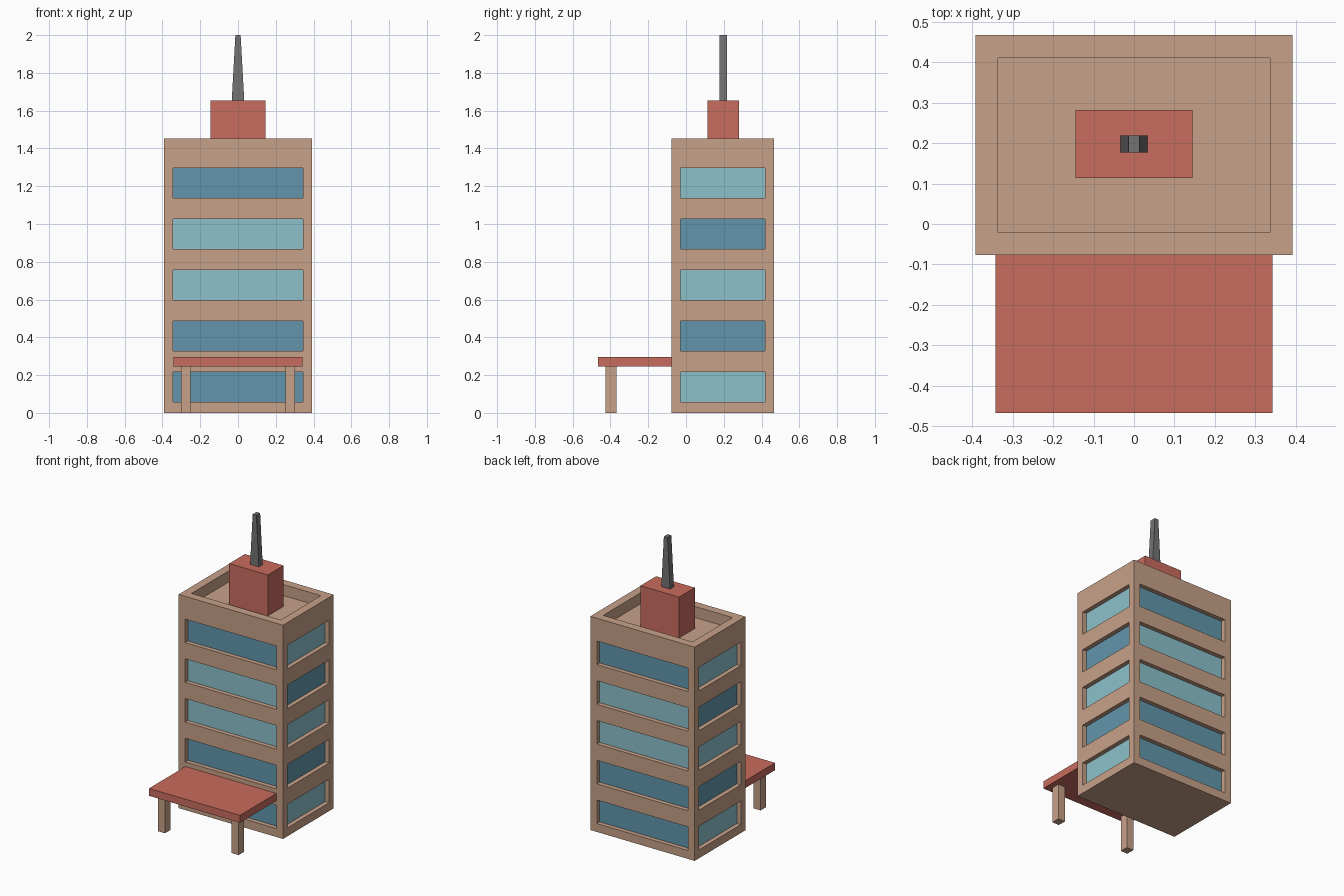
import bpy, bmesh
from mathutils import Vector

if "Cube" in bpy.data.objects:
    bpy.data.objects.remove(bpy.data.objects["Cube"])


def material(name, rgb):
    lin = [((c / 255 + 0.055) / 1.055) ** 2.4 for c in rgb]
    m = bpy.data.materials.new(name)
    m.diffuse_color = (*lin, 1)
    m.use_nodes = True
    m.node_tree.nodes["Principled BSDF"].inputs["Base Color"].default_value = m.diffuse_color
    return m


TAN = material("tan wall", (199, 161, 136))
RED = material("red trim", (201, 108, 94))
DARK = material("dark blue glass", (98, 150, 171))
LIGHT = material("light blue glass", (140, 193, 203))
GREY = material("grey metal", (115, 115, 115))


def finish(name, bm, *mats):
    mesh = bpy.data.meshes.new(name)
    bm.to_mesh(mesh)
    bm.free()
    for m in mats:
        mesh.materials.append(m)
    ob = bpy.data.objects.new(name, mesh)
    bpy.context.collection.objects.link(ob)
    return ob


def box_bm(lo, hi, taper=1.0):
    """Box between two corners; taper narrows the top in x."""
    bm = bmesh.new()
    bmesh.ops.create_cube(bm, size=1)
    for v in bm.verts:
        top = v.co.z > 0
        v.co = Vector([lo[i] + (v.co[i] + 0.5) * (hi[i] - lo[i]) for i in range(3)])
        if top:
            v.co.x *= taper
    return bm


# Tower dimensions
X, Y0, Y1, H = 0.392, -0.077, 0.467, 1.452
MARGIN, RECESS = 0.049, 0.03
ROOF_RIM, ROOF_DEPTH = 0.08, 0.075
Z0, STEP, WIN_H = 0.057, 0.27, 0.16
WIDE = [1, 1, 2, 2, 1]      # glass per floor, front and back
NARROW = [2, 1, 2, 1, 2]    # glass per floor, left and right

tower = box_bm((-X, Y0, 0), (X, Y1, H))

# Sunken roof behind a parapet
roof = [f for f in tower.faces if f.normal.z > 0.5]
bmesh.ops.inset_individual(tower, faces=roof, thickness=ROOF_RIM, depth=0)
bmesh.ops.inset_individual(tower, faces=roof, thickness=0, depth=-ROOF_DEPTH)
tower.normal_update()


def outer_walls(axis):
    lim = {0: (-X, X), 1: (Y0, Y1)}[axis]
    return [f for f in tower.faces if abs(f.normal[axis]) > 0.5
            and min(abs(f.calc_center_median()[axis] - l) for l in lim) < 1e-4]


def cut(faces, axis, pos):
    geom = set(faces)
    for f in faces:
        geom.update(f.edges)
        geom.update(f.verts)
    co, no = Vector(), Vector()
    co[axis], no[axis] = pos, 1
    bmesh.ops.bisect_plane(tower, geom=list(geom), plane_co=co, plane_no=no)


# Window bands cut into each wall and pushed inward
for side, (a, b), pattern in ((1, (-X, X), WIDE), (0, (Y0, Y1), NARROW)):
    along = 1 - side
    lo, hi = a + MARGIN, b - MARGIN
    for p in (lo, hi):
        cut(outer_walls(side), along, p)
    for k in range(5):
        for z in (Z0 + k * STEP, Z0 + k * STEP + WIN_H):
            cut([f for f in outer_walls(side)
                 if lo < f.calc_center_median()[along] < hi], 2, z)
    tower.normal_update()
    for k in range(5):
        zc = Z0 + k * STEP + WIN_H / 2
        panes = [f for f in outer_walls(side)
                 if lo < f.calc_center_median()[along] < hi
                 and abs((min(v.co.z for v in f.verts) + max(v.co.z for v in f.verts)) / 2 - zc) < 0.01]
        bmesh.ops.inset_individual(tower, faces=panes, thickness=0, depth=-RECESS)
        for f in panes:
            f.material_index = pattern[k]
    tower.normal_update()
finish("tower", tower, TAN, DARK, LIGHT)

# Rooftop block and tapered mast
finish("roof_block", box_bm((-0.145, 0.113, H - ROOF_DEPTH), (0.145, 0.281, 1.655)), RED)
finish("mast", box_bm((-0.033, 0.177, 1.655), (0.033, 0.218, 2.0), 0.42), GREY)

# Entrance canopy on two posts
finish("canopy", box_bm((-0.342, -0.467, 0.246), (0.342, Y0, 0.296)), RED)
for name, x in (("left_post", -0.277), ("right_post", 0.277)):
    finish(name, box_bm((x - 0.026, -0.426, 0), (x + 0.026, -0.368, 0.246)), TAN)
